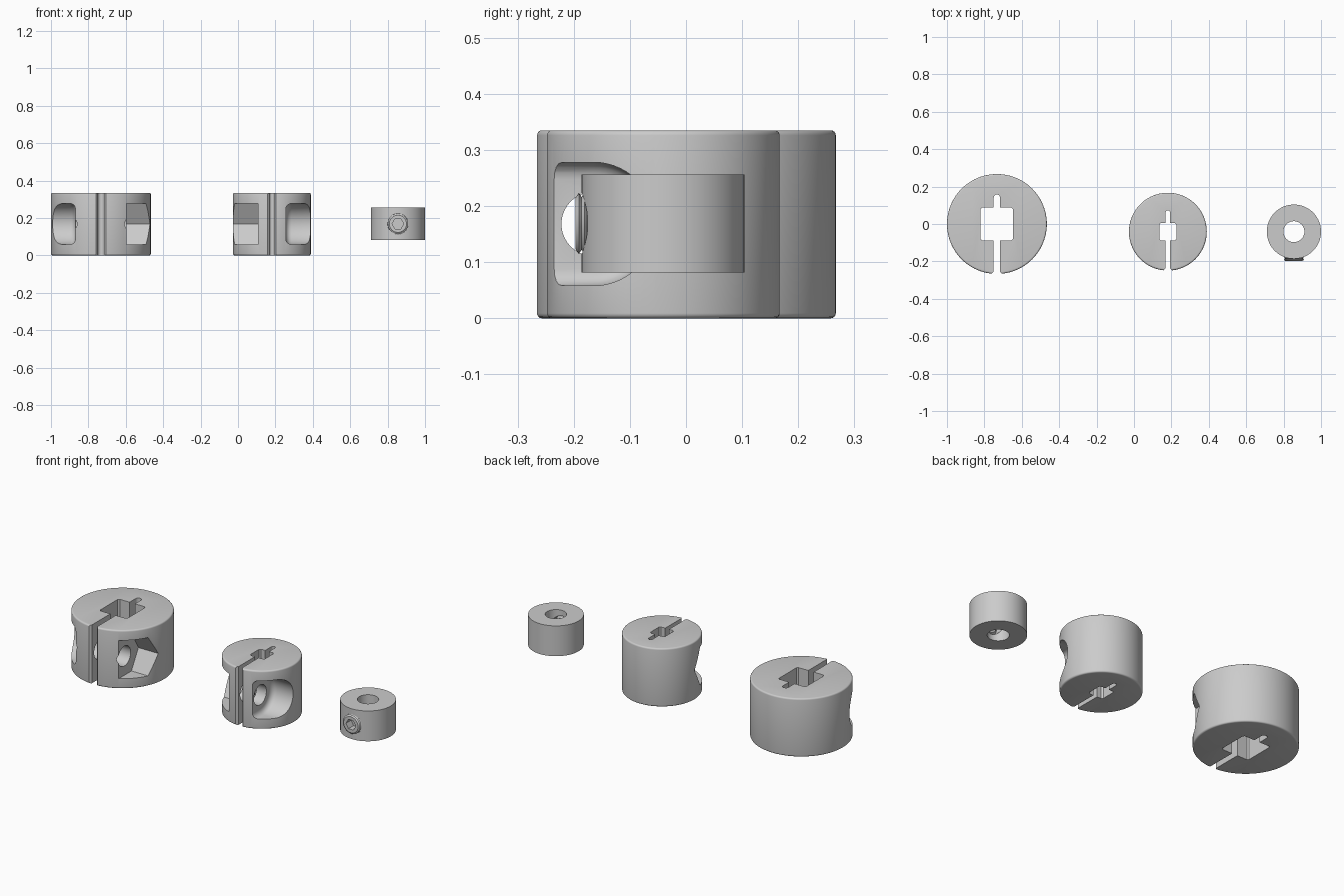
import bpy, bmesh
from math import sin, cos, pi, sqrt
from mathutils import Vector

if "Cube" in bpy.data.objects:
    bpy.data.objects.remove(bpy.data.objects["Cube"])


def prism(name, base, push, bevel=0.0, both=False):
    """Extrude a flat outline; optionally round its base rim (or both rims)."""
    bm = bmesh.new()
    face = bm.faces.new([bm.verts.new(p) for p in base])
    rims = list(face.edges)
    out = bmesh.ops.extrude_face_region(bm, geom=[face], use_keep_orig=True)["geom"]
    bmesh.ops.translate(bm, vec=push, verts=[g for g in out if isinstance(g, bmesh.types.BMVert)])
    if both:
        rims += [g for g in out if isinstance(g, bmesh.types.BMEdge)]
    bmesh.ops.recalc_face_normals(bm, faces=bm.faces)
    if bevel:
        bmesh.ops.bevel(bm, geom=rims, offset=bevel, segments=4, profile=0.5, affect='EDGES')
        bmesh.ops.recalc_face_normals(bm, faces=bm.faces)
    mesh = bpy.data.meshes.new(name)
    bm.to_mesh(mesh)
    bm.free()
    ob = bpy.data.objects.new(name, mesh)
    bpy.context.collection.objects.link(ob)
    return ob


def arc(r, a0, a1, n):
    return [(r * cos(a0 + (a1 - a0) * i / n), r * sin(a0 + (a1 - a0) * i / n)) for i in range(n + 1)]


def ring(r, n):
    return arc(r, 0, 2 * pi, n)[:-1]


def activate(ob):
    bpy.ops.object.select_all(action='DESELECT')
    ob.select_set(True)
    bpy.context.view_layer.objects.active = ob


def cut(ob, cutters):
    activate(ob)
    for c in cutters:
        mod = ob.modifiers.new("cut", 'BOOLEAN')
        mod.operation, mod.solver, mod.object = 'DIFFERENCE', 'EXACT', c
        bpy.ops.object.modifier_apply(modifier=mod.name)
        bpy.data.objects.remove(c)


def smooth(ob):
    activate(ob)
    bpy.ops.object.shade_smooth_by_angle(angle=0.5)


MID = 0.168


def clamp(name, cx, cy, r, sq, w, slot, bolt_y, wall, side):
    """Slit clamp: round counterbore on one side (side), hex nut pocket on the other."""
    ob = prism(name, [(cx + x, cy + y, 0) for x, y in ring(r, 96)], Vector((0, 0, 0.335)), 0.009, True)
    # keyed square hole, relief slot and flared slit
    c = 0.008
    half = [(w + 0.02, -r - 0.008), (w, -r + 0.012), (w, -sq), (sq - c, -sq), (sq, -sq + c),
            (sq, sq - c), (sq - c, sq), (w, sq)]
    tip = [(x, slot - w + y) for x, y in arc(w, 0, pi, 10)]
    outline = half + tip + [(-x, y) for x, y in reversed(half)]
    key = prism("key", [(cx + x, cy + y, -0.1) for x, y in outline], Vector((0, 0, 0.6)))
    # counterbore and nut pocket, both open to the front
    pr = 0.11
    front = -0.3
    bore = [(front, -pr)] + [(y, z) for y, z in arc(pr, -pi / 2, pi / 2, 28)] + [(front, pr)]
    h = pr / sqrt(3)
    nut = [(front, -pr), (h, -pr), (2 * h, 0), (h, pr), (front, pr)]

    def pocket(shape, s, bev):
        return prism("pocket", [(cx + s * wall, bolt_y + y, MID + z) for y, z in shape],
                     Vector((s * 0.35, 0, 0)), bev)
    bolt = prism("bolt", [(cx - wall - 0.02, bolt_y + y, MID + z) for y, z in ring(0.057, 40)],
                 Vector((2 * wall + 0.04, 0, 0)))
    cut(ob, [key, pocket(bore, side, 0.03), pocket(nut, -side, 0), bolt])
    smooth(ob)


clamp("large_clamp", -0.733, 0.0, 0.267, 0.087, 0.017, 0.158, -0.178, 0.136, -1)
clamp("medium_clamp", 0.181, -0.041, 0.208, 0.046, 0.012, 0.114, -0.165, 0.075, 1)

# Small stop collar with bore and radial screw hole
X, Y, Z = 0.855, -0.041, 0.169
collar = prism("stop_collar", [(X + x, Y + y, 0.082) for x, y in ring(0.145, 80)], Vector((0, 0, 0.174)))
shaft = prism("shaft", [(X + x, Y + y, 0) for x, y in ring(0.056, 48)], Vector((0, 0, 0.5)))
hole = prism("hole", [(X + x, -0.3, Z + z) for x, z in ring(0.055, 40)], Vector((0, 0.25, 0)))
cut(collar, [shaft, hole])
smooth(collar)

# Set screw: lathed thread rings with a hex socket
prof = [(0.046, -0.197)]
y = -0.194
while y < -0.115:
    prof += [(0.0545, y + 0.003), (0.047, y + 0.008)]
    y += 0.01
prof.append((0.04, -0.106))
bm = bmesh.new()
N = 40
loops = [[bm.verts.new((X + px, py, Z + pz)) for px, pz in ring(r, N)] for r, py in prof]
for a, b in zip(loops, loops[1:]):
    for i in range(N):
        bm.faces.new((a[i], a[(i + 1) % N], b[(i + 1) % N], b[i]))
bm.faces.new(loops[0])
bm.faces.new(loops[-1])
bmesh.ops.recalc_face_normals(bm, faces=bm.faces)
mesh = bpy.data.meshes.new("set_screw")
bm.to_mesh(mesh)
bm.free()
screw = bpy.data.objects.new("set_screw", mesh)
bpy.context.collection.objects.link(screw)
socket = prism("socket", [(X + x, -0.25, Z + z) for x, z in ring(0.031, 6)], Vector((0, 0.1, 0)))
cut(screw, [socket])
smooth(screw)
